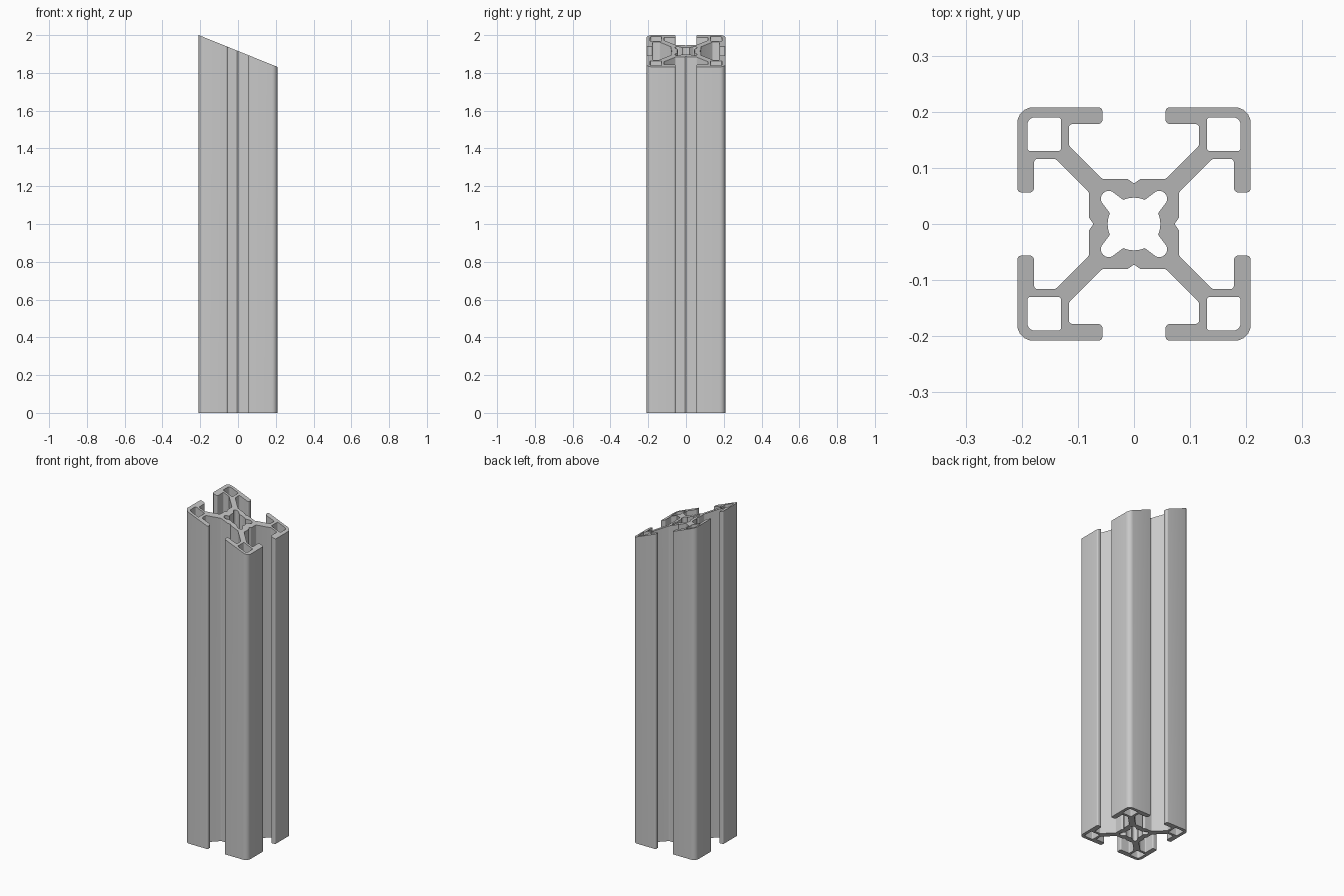
import bpy, bmesh, math
from mathutils import Vector

HALF, HEIGHT = 0.208, 2.0
SLOPE = math.tan(math.radians(22))

if "Cube" in bpy.data.objects:
    bpy.data.objects.remove(bpy.data.objects["Cube"])


def four_way(eighth):
    """Complete a loop from its first eighth (+y axis to the diagonal)."""
    mirrored = [(p[1], p[0], *p[2:]) for p in reversed(eighth[1:-1])]
    quarter, loop = list(eighth) + mirrored, []
    for _ in range(4):
        loop += quarter
        quarter = [(p[1], -p[0], *p[2:]) for p in quarter]
    return loop


def fillet(corners, steps=5):
    """Round every (x, y, radius) corner of a closed loop."""
    out = []
    for i, (x, y, r) in enumerate(corners):
        p = Vector((x, y))
        a = (Vector(corners[i - 1][:2]) - p).normalized()
        b = (Vector(corners[(i + 1) % len(corners)][:2]) - p).normalized()
        half = a.angle(b) / 2
        centre = p + (a + b).normalized() * (r / math.sin(half))
        start = (p + a * (r / math.tan(half)) - centre).normalized()
        end = (p + b * (r / math.tan(half)) - centre).normalized()
        for k in range(steps + 1):
            out.append(centre + start.lerp(end, k / steps).normalized() * r)
    return out


def polar(cx, cy, r, degrees):
    t = math.radians(degrees)
    return (cx + r * math.cos(t), cy + r * math.sin(t))


# Outer outline: centre groove, web, slot wall, lip, rounded corner
outline = fillet(four_way([
    (0, 0.072, 0.003), (0.011, 0.080, 0.003), (0.056, 0.080, 0.008),
    (0.116, 0.140, 0.008), (0.116, 0.178, 0.006), (0.056, 0.178, 0.008),
    (0.056, HALF, 0.008), (HALF, HALF, 0.028)]))

# Central bore with four round lobes
bore = four_way([polar(0, 0, 0.047, a) for a in (90, 82, 74, 66)]
                + [polar(0.045, 0.045, 0.014, a) for a in (135, 117, 99, 81, 63, 45)])

# Square corner chambers
chamber = fillet([(0.130, 0.130, 0.005), (0.130, 0.190, 0.005),
                  (0.190, 0.190, 0.013), (0.190, 0.130, 0.005)])
chambers = [[(sx * x, sy * y) for x, y in chamber] for sx in (-1, 1) for sy in (-1, 1)]

# Fill the section, extrude it, then slant the top cut
bm = bmesh.new()
edges = []
for loop in [outline, bore] + chambers:
    verts = [bm.verts.new((p[0], p[1], 0)) for p in loop]
    edges += [bm.edges.new((v, verts[i - 1])) for i, v in enumerate(verts)]
bmesh.ops.triangle_fill(bm, edges=edges, use_beauty=True, use_dissolve=False, normal=(0, 0, 1))
top = bmesh.ops.extrude_face_region(bm, geom=bm.faces[:], use_keep_orig=True)["geom"]
for v in top:
    if isinstance(v, bmesh.types.BMVert):
        v.co.z = HEIGHT - (v.co.x + HALF) * SLOPE
bmesh.ops.recalc_face_normals(bm, faces=bm.faces[:])
mesh = bpy.data.meshes.new("slotted_rail")
bm.to_mesh(mesh)
bm.free()

rail = bpy.data.objects.new("slotted_rail", mesh)
bpy.context.collection.objects.link(rail)

# Plain grey metal
grey = (0.58, 0.58, 0.58, 1)
mat = bpy.data.materials.new("aluminium_grey")
mat.use_nodes = True
mat.diffuse_color = grey
mat.node_tree.nodes["Principled BSDF"].inputs["Base Color"].default_value = grey
mesh.materials.append(mat)

bpy.context.view_layer.objects.active = rail
rail.select_set(True)
bpy.ops.object.shade_smooth_by_angle(angle=math.radians(30))
